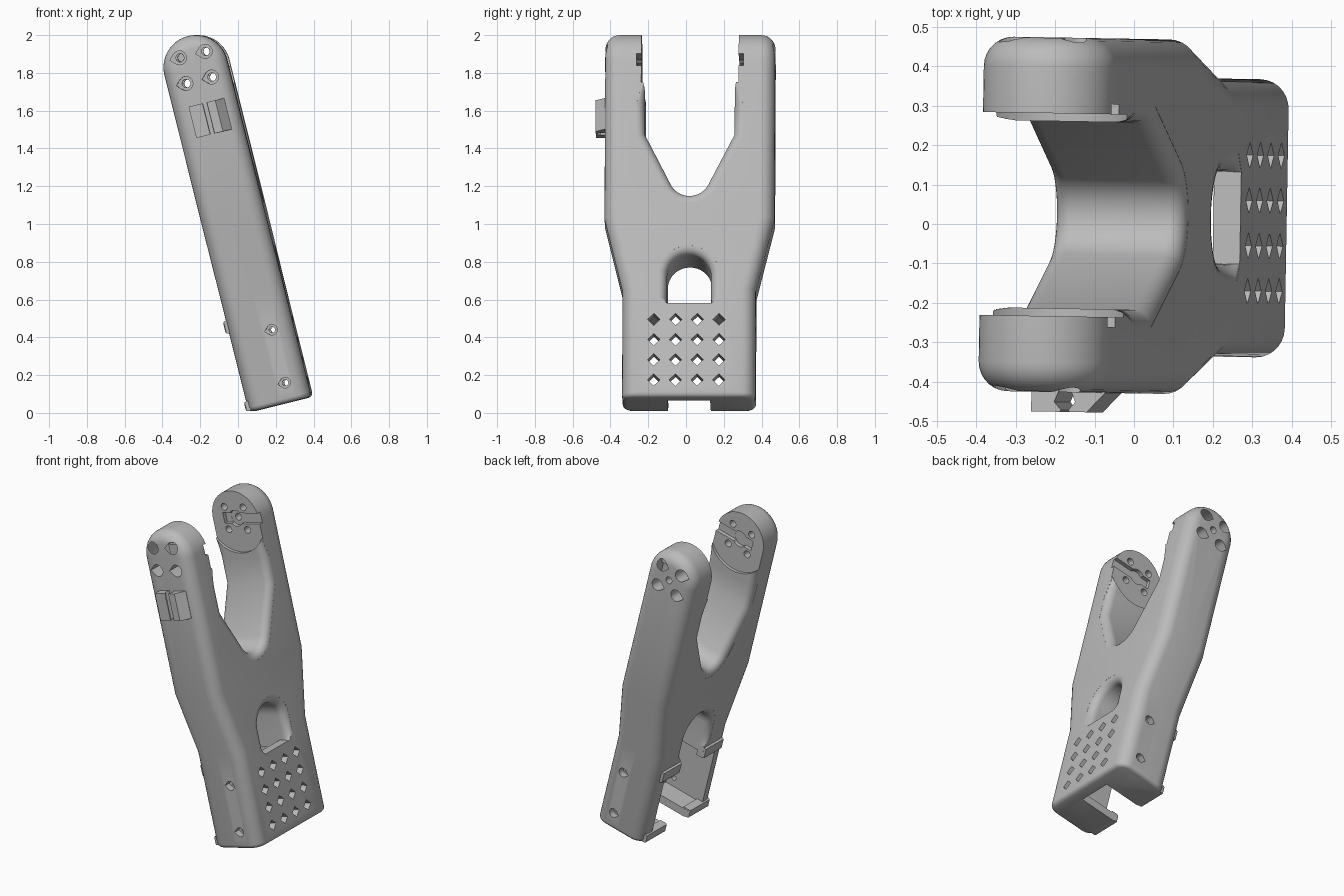
import bpy, bmesh
from math import sin, cos, pi, radians, sqrt
from mathutils import Matrix, Vector

cube = bpy.data.objects.get("Cube")
if cube:
    bpy.data.objects.remove(cube)

grey = bpy.data.materials.new("plain_grey")
grey.use_nodes = True
grey.diffuse_color = (0.5, 0.5, 0.5, 1)
grey.node_tree.nodes["Principled BSDF"].inputs["Base Color"].default_value = (0.5, 0.5, 0.5, 1)

# Part space: x = thickness, y = width, z = length of the link, later leaned over
T, TOP = 0.171, 1.839
LOW_W, HIGH_W = 0.353, 0.45
LEAN = (Matrix.Rotation(radians(-1), 4, 'Z') @ Matrix.Translation((0.2275, 0.02, 0.0445))
        @ Matrix.Rotation(radians(-14), 4, 'Y'))


def make(name, bm):
    bmesh.ops.remove_doubles(bm, verts=bm.verts, dist=1e-5)
    bmesh.ops.recalc_face_normals(bm, faces=bm.faces)
    me = bpy.data.meshes.new(name)
    bm.to_mesh(me)
    bm.free()
    me.materials.append(grey)
    ob = bpy.data.objects.new(name, me)
    bpy.context.collection.objects.link(ob)
    return ob


def loft(bm, rings, cap_end=True):
    rows = [[bm.verts.new(p) for p in ring] for ring in rings]
    n = len(rows[0])
    for a, b in zip(rows, rows[1:]):
        for i in range(n):
            j = (i + 1) % n
            bm.faces.new((a[i], a[j], b[j], b[i]))
    bm.faces.new(rows[0])
    if cap_end:
        bm.faces.new(rows[-1])


def along_x(bm, pts, x0, x1):
    loft(bm, [[(x, y, z) for y, z in pts] for x in (x0, x1)])


def along_y(bm, pts, y0, y1):
    loft(bm, [[(x, y, z) for x, z in pts] for y in (y0, y1)])


def box(bm, x, y, z):
    along_x(bm, [(y[0], z[0]), (y[1], z[0]), (y[1], z[1]), (y[0], z[1])], *x)


def circle(x, z, r, n=24):
    return [(x + r * cos(2 * pi * i / n), z + r * sin(2 * pi * i / n)) for i in range(n)]


def teardrop(x, z, r, n=18):
    arc = [radians(-135 + 270 * i / n) for i in range(n + 1)]
    return [(x + r * cos(a), z + r * sin(a)) for a in arc] + [(x - 1.4 * r, z)]


def cut(ob, bm):
    cutter = make("cutter", bm)
    cutter.hide_render = True
    mod = ob.modifiers.new("cut", 'BOOLEAN')
    mod.operation, mod.solver, mod.object = 'DIFFERENCE', 'EXACT', cutter
    bpy.context.view_layer.objects.active = ob
    bpy.ops.object.modifier_apply(modifier=mod.name)
    bpy.data.objects.remove(cutter)


def section(w, inset=0.0):
    """Rounded rectangle with points on the centre plane."""
    r, n = 0.075, 7
    t, w, r = T - inset, w - inset, r - inset
    quarter = [(0, w)] + [(t - r + r * sin(a), w - r + r * cos(a))
                          for a in (pi / 2 * i / n for i in range(n + 1))]
    right = quarter + [(x, -y) for x, y in reversed(quarter)]
    return right + [(-x, y) for x, y in reversed(right[1:-1])]


def flared(pts, r, fade):
    """Cutter along x whose rims open out into rounded edges."""
    n = len(pts)
    normals = []
    for i in range(n):
        d = Vector(pts[(i + 1) % n]) - Vector(pts[i - 1])
        normals.append(Vector((d.y, -d.x)).normalized())
    half = [(T + 0.05, r)] + [(T - 0.0005 - r * (1 - cos(a)), r - r * sin(a))
                              for a in (pi / 2 * i / 7 for i in range(8))]
    stations = [(-x, o) for x, o in half] + [(x, o) for x, o in reversed(half)]
    bm = bmesh.new()
    loft(bm, [[(x, y + k.x * o * fade(z), z + k.y * o * fade(z))
               for (y, z), k in zip(pts, normals)] for x, o in stations])
    return bm


# Forked link: lofted slab with a round top end
bm = bmesh.new()
rings = []
for a in (0, 30, 60, 90):
    e = 0.025
    z = e * (1 - cos(radians(a)))
    rings.append([(x, y, z) for x, y in section(LOW_W, e * (1 - sin(radians(a))))])
for z, w in ((0.59, LOW_W), (0.985, HIGH_W)):
    rings.append([(x, y, z) for x, y in section(w)])
for i in range(17):
    a = pi / 2 * i / 16
    rings.append([(x * cos(a), y, TOP + abs(x) * sin(a)) for x, y in section(HIGH_W)])
loft(bm, rings, cap_end=False)
bmesh.ops.remove_doubles(bm, verts=bm.verts, dist=1e-5)
bmesh.ops.dissolve_degenerate(bm, edges=bm.edges, dist=1e-6)
body = make("forked_link", bm)

# Gap between the two arms
gap, r, mid, slope = 0.2375, 0.11, 1.215, radians(27)
arc = [(r * sin(a), mid - r * cos(a)) for a in ((pi / 2 - slope) * i / 8 for i in range(9))]
side = arc + [(gap, 1.44), (gap, 1.6), (gap, 1.75), (gap, 2.2)]
vee = [(-y, z) for y, z in reversed(side[1:])] + side
cut(body, flared(vee, 0.045, lambda z: max(0, min(1, (1.75 - z) / 0.15))))

# Arched window above the perforated plate
r, spring, sill = 0.117, 0.663, 0.51
arch = [(r * cos(a), spring + r * sin(a)) for a in (pi * i / 18 for i in range(19))]
arch = [(r, sill), (r, sill + 0.03)] + arch + [(-r, sill + 0.03), (-r, sill)]
cut(body, flared(arch, 0.045, lambda z: 1.0 if z > sill + 0.01 else 0.0))

# Hollow base, channel to the window and cable notch
for y, z, x in ((0.25, (0.05, 0.465), 0.1), (r, (0.2, 0.53), 0.1), (0.113, (-0.1, 0.2), 0.088)):
    bm = bmesh.new()
    box(bm, (-0.3, x), (-y, y), z)
    cut(body, bm)

# Diamond perforations
bm = bmesh.new()
d = 0.033
for col in range(4):
    for row in range(4):
        y, z = -0.0125 + 0.115 * (col - 1.5), 0.092 + 0.11 * row
        along_x(bm, [(y - d, z), (y, z - d), (y + d, z), (y, z + d)], 0.06, 0.25)
cut(body, bm)

# Round pads and horn slots inside the arm tips
bm = bmesh.new()
along_y(bm, circle(0, TOP, 0.21, 48), -0.2575, 0.2575)
cut(body, bm)
bm = bmesh.new()
box(bm, (-0.09, 0.25), (-0.283, 0.283), (TOP - 0.033, TOP + 0.033))
cut(body, bm)
bm = bmesh.new()
along_y(bm, circle(0, TOP, 0.05), -0.2835, 0.2835)
cut(body, bm)

# Screw holes with teardrop counterbores
tips = [(sx * 0.07, TOP + sz * 0.07) for sx in (-1, 1) for sz in (-1, 1)]
base = [(0.055, 0.105), (0.055, 0.394)]
holes, bores = bmesh.new(), bmesh.new()
for x, z in tips + base:
    at_tip = z > 1
    along_y(holes, circle(x, z, 0.022 if at_tip else 0.016, 16), -0.6, 0.6)
    for s in (-1, 1):
        along_y(bores, teardrop(x, z, 0.037 if at_tip else 0.028),
                s * (0.34 if at_tip else 0.31), s * 0.6)
along_y(holes, circle(0, TOP, 0.022, 16), 0.2, 0.6)
cut(body, holes)
cut(body, bores)
parts = [body]

# Lips and feet that hold the rear cover
for label, s in (("left", 1), ("right", -1)):
    for name, y, z, x in (("cover_lip", (0.118, 0.3), (0.43, 0.5), -0.188),
                          ("cover_foot", (0.114, 0.315), (0.006, 0.06), -0.183)):
        bm = bmesh.new()
        box(bm, (x, -0.13), (s * y[0], s * y[1]), z)
        bmesh.ops.recalc_face_normals(bm, faces=bm.faces)
        bmesh.ops.bevel(bm, geom=[e for e in bm.edges if all(v.co.x < -0.15 for v in e.verts)],
                        offset=0.012, segments=2, profile=0.5, affect='EDGES')
        parts.append(make(name + "_" + label, bm))

# Two-piece cable clip on the front arm
y = -HIGH_W
for name, pts in (("cable_clip_hook", [(-0.085, 0.02), (-0.085, -0.05), (-0.01, -0.05),
                                       (-0.007, -0.045), (-0.025, -0.025), (-0.007, 0.02)]),
                  ("cable_clip_wedge", [(0.012, 0.02), (0.03, -0.025), (0.012, -0.045),
                                        (0.015, -0.05), (0.06, -0.05), (0.108, 0), (0.108, 0.02)])):
    bm = bmesh.new()
    loft(bm, [[(u, y + v, z) for u, v in pts] for z in (1.475, 1.645)])
    parts.append(make(name, bm))

# Lean the parts and smooth the rounded edges
for ob in parts:
    ob.data.transform(LEAN)
    bpy.ops.object.select_all(action='DESELECT')
    ob.select_set(True)
    bpy.context.view_layer.objects.active = ob
    bpy.ops.object.shade_smooth_by_angle(angle=radians(35))
